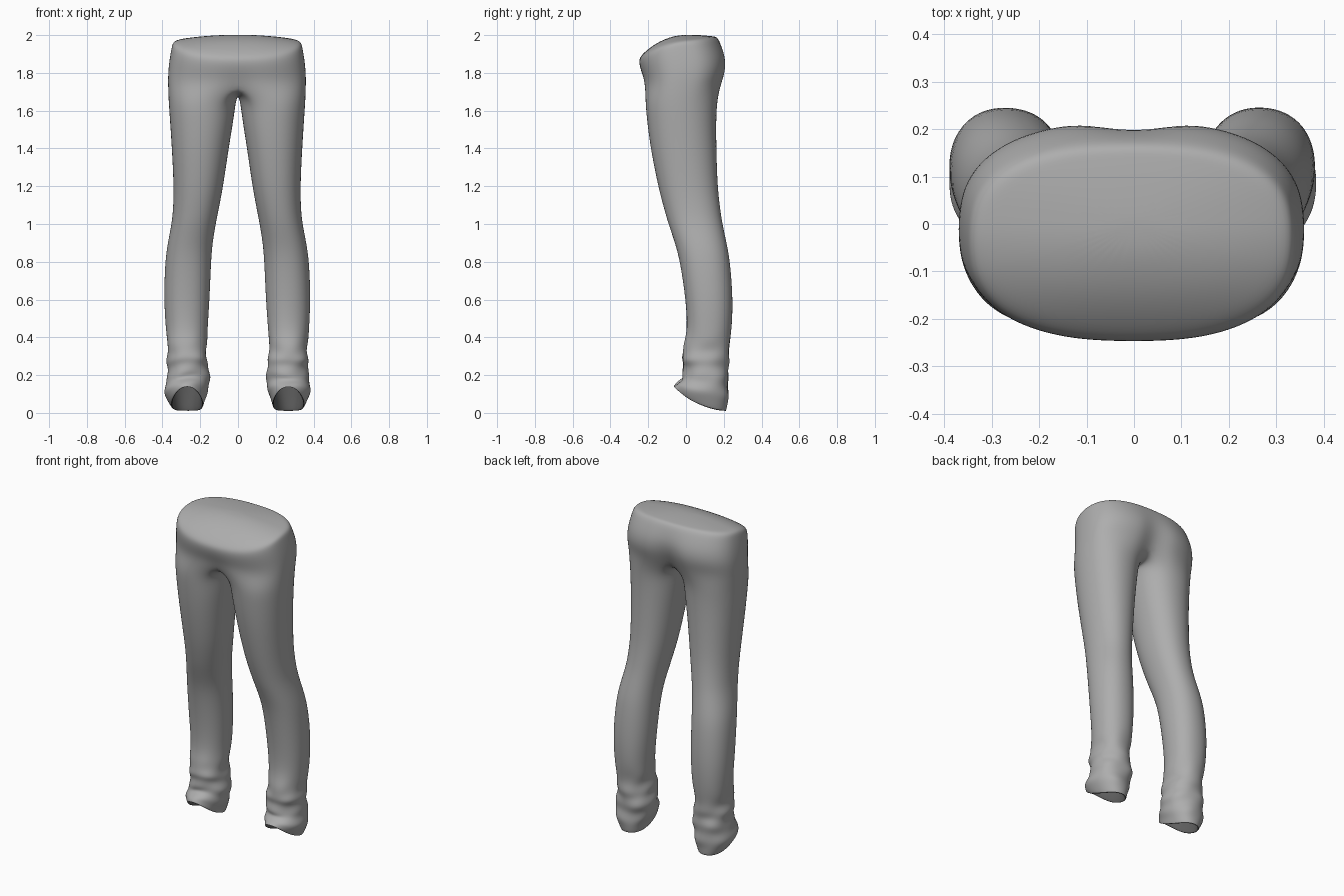
import bpy, bmesh
from math import sin, cos, pi, exp, radians

if "Cube" in bpy.data.objects:
    bpy.data.objects.remove(bpy.data.objects["Cube"])

N, M = 24, 17          # points round a leg; points round one half of the hips

# hips, top to crotch: half width, front y, back y, front z, side z, back z, front notch, back notch
HIPS = [
    (.334, -.230, .168, 1.900, 1.968, 1.990, 0, 0),
    (.342, -.252, .192, 1.872, 1.940, 1.945, 0, .03),
    (.354, -.246, .218, 1.825, 1.870, 1.880, .01, .09),
    (.361, -.231, .220, 1.775, 1.800, 1.810, .04, .18),
    (.361, -.226, .196, 1.730, 1.730, 1.740, .10, .26),
]
# legs, downwards: back z, inner x, outer x, front y, back y, front lift, fold size
LEGS = [
    (1.650, .010, .358, -.217, .166, 0, 0),
    (1.550, .022, .351, -.208, .161, 0, 0),
    (1.400, .047, .341, -.189, .162, 0, 0),
    (1.200, .075, .331, -.149, .168, 0, 0),
    (1.080, .098, .334, -.117, .182, 0, 0),
    (1.000, .114, .342, -.094, .194, 0, 0),
    (.900, .130, .362, -.059, .216, 0, 0),
    (.800, .138, .376, -.032, .235, 0, 0),
    (.600, .145, .382, -.002, .250, 0, 0),
    (.440, .156, .371, .008, .243, 0, .01),
    (.370, .160, .366, -.012, .232, 0, .03),
    (.320, .168, .357, -.016, .226, 0, .03),
    (.275, .150, .372, -.026, .230, .01, .03),
    (.235, .156, .358, -.010, .220, .02, .03),
    (.190, .138, .371, -.020, .233, .02, .04),
    (.145, .153, .370, -.012, .216, .04, .03),
    (.095, .150, .383, -.042, .228, .07, .03),
    (.055, .168, .366, -.057, .220, .095, .02),
    (.006, .178, .343, -.068, .214, .130, 0),
]
# lining turned up inside each hem
LINING = [
    (.012, .186, .336, -.058, .206, .130, 0),
    (.070, .185, .345, -.035, .203, .090, 0),
    (.150, .175, .345, .010, .195, .040, 0),
]


def sgnpow(v, p):
    return abs(v) ** p * (1 if v >= 0 else -1)


def hip_ring(row):
    rx, yf, yb, zf, zs, zb, nf, nb = row
    pts = []
    for i in range(M):
        a = pi * i / (M - 1)
        c = cos(a)
        x = rx * abs(sin(a)) ** .82 if 0 < i < M - 1 else 0
        y = (yf + yb) / 2 - sgnpow(c, .76) * (yb - yf) / 2
        y *= 1 - (nf if c > 0 else nb) * exp(-(x / .065) ** 2)
        z = zs + ((zf - zs) * c if c > 0 else (zb - zs) * -c)
        pts.append((x, y, z))
    return pts


def leg_ring(row, side):
    zb, xi, xo, yf, yb, lift, fold = row
    pts = []
    for i in range(N):
        a = radians(-120) + 2 * pi * i / N
        r = 1 + fold * sin(3 * a + 31 * zb + side) + fold * .7 * sin(5 * a - 47 * zb * side)
        x = (xi + xo) / 2 + r * (xo - xi) / 2 * sgnpow(cos(a), .92)
        y = (yf + yb) / 2 + r * (yb - yf) / 2 * sgnpow(sin(a), .92)
        t = (1 - sin(a)) / 2
        pts.append((x, y, zb + lift * t * t + fold * .25 * sin(2 * a + side)))
    return pts


bm = bmesh.new()


def add(pts, side):
    # the left half sits very slightly wider than the right
    def k(z):
        return 1.03 if side < 0 else 1 + .025 * max(0, 1 - z)
    return [bm.verts.new((side * k(z) * x, y, z)) for x, y, z in pts]


def strip(a, b, closed, material=0):
    n = len(a)
    for i in range(n if closed else n - 1):
        j = (i + 1) % n
        bm.faces.new((a[i], a[j], b[j], b[i])).material_index = material


for side in (1, -1):
    # waist cap
    rim = hip_ring(HIPS[0])
    rings = []
    for k in (.3, .62, .86):
        rings.append(add([(x * k, y * k, z + (2.002 - z) * (1 - k ** 2.2)) for x, y, z in rim], side))
    centre = bm.verts.new((0, 0, 2.002))
    for i in range(M - 1):
        bm.faces.new((centre, rings[0][i], rings[0][i + 1]))
    # hips
    hips = [hip_ring(r) for r in HIPS]
    rings += [add(h, side) for h in hips]
    for a, b in zip(rings, rings[1:]):
        strip(a, b, False)
    # crotch seam closes the last hip ring into a leg ring
    front, back = hips[-1][0], hips[-1][-1]
    seam = []
    for i in range(1, N - M + 1):
        t = i / (N - M + 1)
        s = 2 * t - 1
        seam.append((0, back[1] + (front[1] - back[1]) * t, 1.68 + .05 * s * s))
    ring = rings[-1] + add(seam, side)
    # leg with gathered cuff, then the dark lining
    for material, rows in enumerate((LEGS, LINING)):
        for row in rows:
            nxt = add(leg_ring(row, side), side)
            strip(ring, nxt, True, material)
            ring = nxt

bmesh.ops.remove_doubles(bm, verts=bm.verts, dist=.0005)
bmesh.ops.recalc_face_normals(bm, faces=bm.faces)
mesh = bpy.data.meshes.new("trousers")
bm.to_mesh(mesh)
bm.free()
for name, shade in (("cloth", .42), ("lining", .12)):
    mat = bpy.data.materials.new(name)
    mat.diffuse_color = (shade, shade, shade, 1)
    mat.use_nodes = True
    mat.node_tree.nodes["Principled BSDF"].inputs["Base Color"].default_value = mat.diffuse_color
    mesh.materials.append(mat)
obj = bpy.data.objects.new("trousers", mesh)
bpy.context.collection.objects.link(obj)
mesh.shade_smooth()
sub = obj.modifiers.new("smooth", 'SUBSURF')
sub.levels = sub.render_levels = 2
